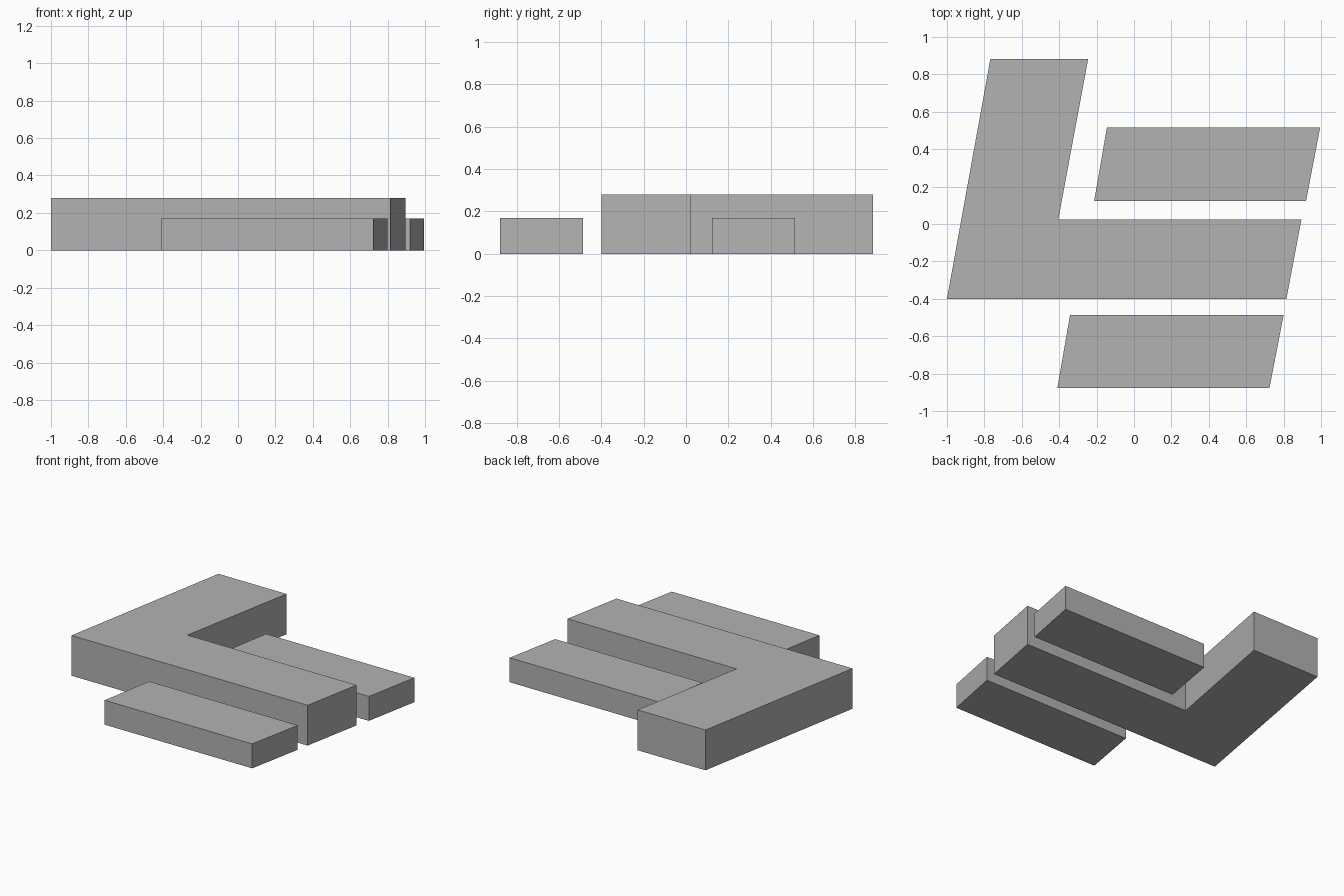
import bpy
import bmesh

cube = bpy.data.objects.get("Cube")
if cube:
    bpy.data.objects.remove(cube, do_unlink=True)

grey = bpy.data.materials.new("mid_grey")
grey.use_nodes = True
colour = (0.45, 0.45, 0.45, 1)
grey.diffuse_color = colour
grey.node_tree.nodes["Principled BSDF"].inputs["Base Color"].default_value = colour


def slab(name, outline, height):
    """Extrude a flat outline up from the ground."""
    bm = bmesh.new()
    base = bm.faces.new([bm.verts.new((x, y, 0)) for x, y in outline])
    top = bmesh.ops.extrude_face_region(bm, geom=[base], use_keep_orig=True)
    verts = [v for v in top["geom"] if isinstance(v, bmesh.types.BMVert)]
    bmesh.ops.translate(bm, verts=verts, vec=(0, 0, height))
    bmesh.ops.recalc_face_normals(bm, faces=bm.faces)
    mesh = bpy.data.meshes.new(name)
    bm.to_mesh(mesh)
    bm.free()
    mesh.materials.append(grey)
    obj = bpy.data.objects.new(name, mesh)
    bpy.context.collection.objects.link(obj)
    return obj


# Tall slanted corner block
slab("corner_block", [(-1, -0.4), (0.815, -0.4), (0.895, 0.023),
                      (-0.405, 0.023), (-0.245, 0.883), (-0.768, 0.883)], 0.28)

# Low slanted bars on either side of the long arm
slab("back_bar", [(-0.213, 0.123), (0.92, 0.123), (0.995, 0.515), (-0.145, 0.515)], 0.17)
slab("front_bar", [(-0.41, -0.878), (0.724, -0.878), (0.8, -0.487), (-0.342, -0.487)], 0.17)
